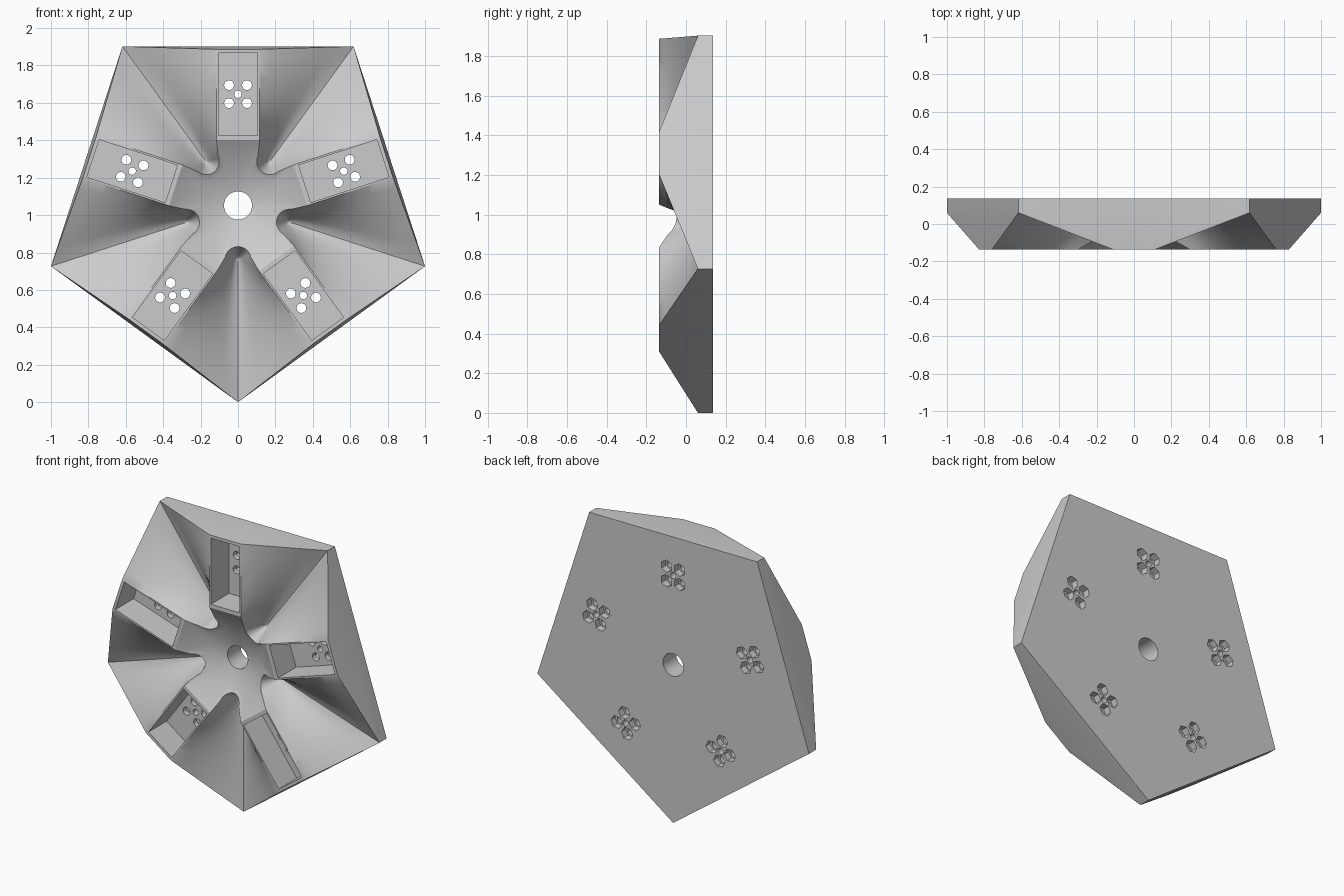
import bpy, bmesh, math
from mathutils import Matrix, Vector

cube = bpy.data.objects.get("Cube")
if cube:
    bpy.data.objects.remove(cube, do_unlink=True)

R = 1.0515                        # pentagon circumradius, also centre height
EDGE = R * math.cos(math.radians(36))
BACK, FRONT, FLOOR = 0.135, -0.135, 0.06
IN, OUT, HALF = 0.35, 0.835, 0.115   # box rim: inner, outer, half width
HUB_R, HUB_Y = 0.2, -0.035
ROWS = 8

mat = bpy.data.materials.new("plain grey")
mat.use_nodes = True
grey = (0.6, 0.6, 0.6, 1)
mat.diffuse_color = grey
mat.node_tree.nodes["Principled BSDF"].inputs["Base Color"].default_value = grey


def frame(k):
    """Box frame: local x sideways, local y to the back, local z outward."""
    return Matrix.Translation((0, 0, R)) @ Matrix.Rotation(math.radians(72 * k), 4, 'Y')


def valley(r, off=0.0):
    """Point beside the valley axis, as (sideways, outward)."""
    c, s = math.cos(math.radians(36)), math.sin(math.radians(36))
    return Vector((r * s - off * c, r * c + off * s))


def hub_depth(p):
    return HUB_Y + (FRONT - HUB_Y) * min(1, max(0, (p.length - HUB_R) / (IN - HUB_R)))


def v3(p, y):
    return Vector((p.x, y, p.y))


def half_sector():
    """Polygons for one tenth of the body."""
    polys = []
    # upper curve (rounded valley end, then box edge) and the valley line below it
    upper, lower, bend = [], [], []
    for i in range(9):
        a = math.radians(78 * i / 8)
        p = valley(0.29 - 0.07 * math.cos(a), 0.07 * math.sin(a))
        upper.append(v3(p, hub_depth(p)))
        lower.append(v3(valley(0.29), FLOOR))
        bend.append(0.3)
    first = len(upper)
    for i in range(11):
        t = i / 10
        upper.append(Vector((HALF, FRONT, IN + (OUT - IN) * t)))
        lower.append(v3(valley(0.3 + (R - 0.3) * t), FLOOR))
        bend.append(0.3 * (1 - t))
    # valley walls with a fillet that fades toward the corner
    grid = []
    for a, b, e in zip(upper, lower, bend):
        row = []
        for j in range(ROWS + 1):
            u = j / ROWS
            f = (math.hypot(u, e) - e) / (math.hypot(1, e) - e)
            p = b.lerp(a, u)
            p.y = b.y + (a.y - b.y) * f
            row.append(p)
        grid.append(row)
    for r0, r1 in zip(grid, grid[1:]):
        for j in range(ROWS):
            polys.append([r0[j], r0[j + 1], r1[j + 1], r1[j]])
    # hub dish and necks
    rim = upper[:first + 1] + [Vector((0, FRONT, IN))]
    centre = Vector((0, 0.015, 0))
    ring = []
    for p in rim:
        q = Vector((p.x, 0, p.z)).normalized() * HUB_R
        q.y = HUB_Y
        ring.append(q)
    for i in range(len(rim) - 1):
        polys.append([rim[i], rim[i + 1], ring[i + 1], ring[i]])
        polys.append([ring[i], ring[i + 1], centre])
    # box front
    mid_top = Vector((0, FRONT, OUT))
    polys.append([Vector((0, FRONT, IN))] + upper[first:] + [mid_top])
    # outer walls and back
    mid, corner = Vector((0, FLOOR, EDGE)), v3(valley(R), FLOOR)
    mid_b, corner_b = Vector((0, BACK, EDGE)), v3(valley(R), BACK)
    polys.append([mid_top] + grid[-1][::-1] + [mid])
    polys.append([mid, corner, corner_b, mid_b])
    polys.append([mid_b, corner_b, Vector((0, BACK, 0))])
    return polys


def make_object(name, bm):
    bmesh.ops.recalc_face_normals(bm, faces=bm.faces)
    me = bpy.data.meshes.new(name)
    bm.to_mesh(me)
    bm.free()
    me.materials.append(mat)
    ob = bpy.data.objects.new(name, me)
    bpy.context.collection.objects.link(ob)
    return ob


# body: half sector mirrored and repeated five times
bm = bmesh.new()
polys = half_sector()
for k in range(5):
    for side in (1, -1):
        for poly in polys:
            bm.faces.new([bm.verts.new(frame(k) @ Vector((p.x * side, p.y, p.z))) for p in poly])
bmesh.ops.remove_doubles(bm, verts=bm.verts, dist=0.0002)
body = make_object("pentagon_body", bm)


def drill(bm, k, x, z, radius, sides, y0, y1):
    m = frame(k) @ Matrix.Translation((x, (y0 + y1) / 2, z)) @ Matrix.Rotation(math.pi / 2, 4, 'X')
    bmesh.ops.create_cone(bm, cap_ends=True, segments=sides, radius1=radius,
                          radius2=radius, depth=y1 - y0, matrix=m)


# cutters: pockets, nut recesses, screw holes
pockets, nuts, holes = bmesh.new(), bmesh.new(), bmesh.new()
POCKET_FLOOR, CLUSTER, STEP = 0.055, 0.595, 0.048
drill(holes, 0, 0, 0, 0.075, 48, -0.3, 0.3)
for k in range(5):
    size = Matrix.Diagonal((0.21, 0.3, 0.44, 1))
    bmesh.ops.create_cube(pockets, size=1, matrix=frame(k) @ Matrix.Translation(
        (0, POCKET_FLOOR - 0.15, CLUSTER)) @ size)
    drill(holes, k, 0, CLUSTER, 0.02, 20, -0.3, 0.3)
    for sx in (-STEP, STEP):
        for sz in (-STEP, STEP):
            drill(holes, k, sx, CLUSTER + sz, 0.026, 24, -0.3, 0.3)
            drill(nuts, k, sx, CLUSTER + sz, 0.042, 6, 0.09, 0.2)

bpy.context.view_layer.objects.active = body
for name, cut in (("pocket_cutter", pockets), ("nut_cutter", nuts), ("hole_cutter", holes)):
    cutter = make_object(name, cut)
    cutter.hide_render = True
    mod = body.modifiers.new(name, 'BOOLEAN')
    mod.operation, mod.solver, mod.object = 'DIFFERENCE', 'EXACT', cutter
    bpy.ops.object.modifier_apply(modifier=name)
    bpy.data.objects.remove(cutter, do_unlink=True)

body.select_set(True)
bpy.ops.object.shade_smooth_by_angle(angle=math.radians(28))
